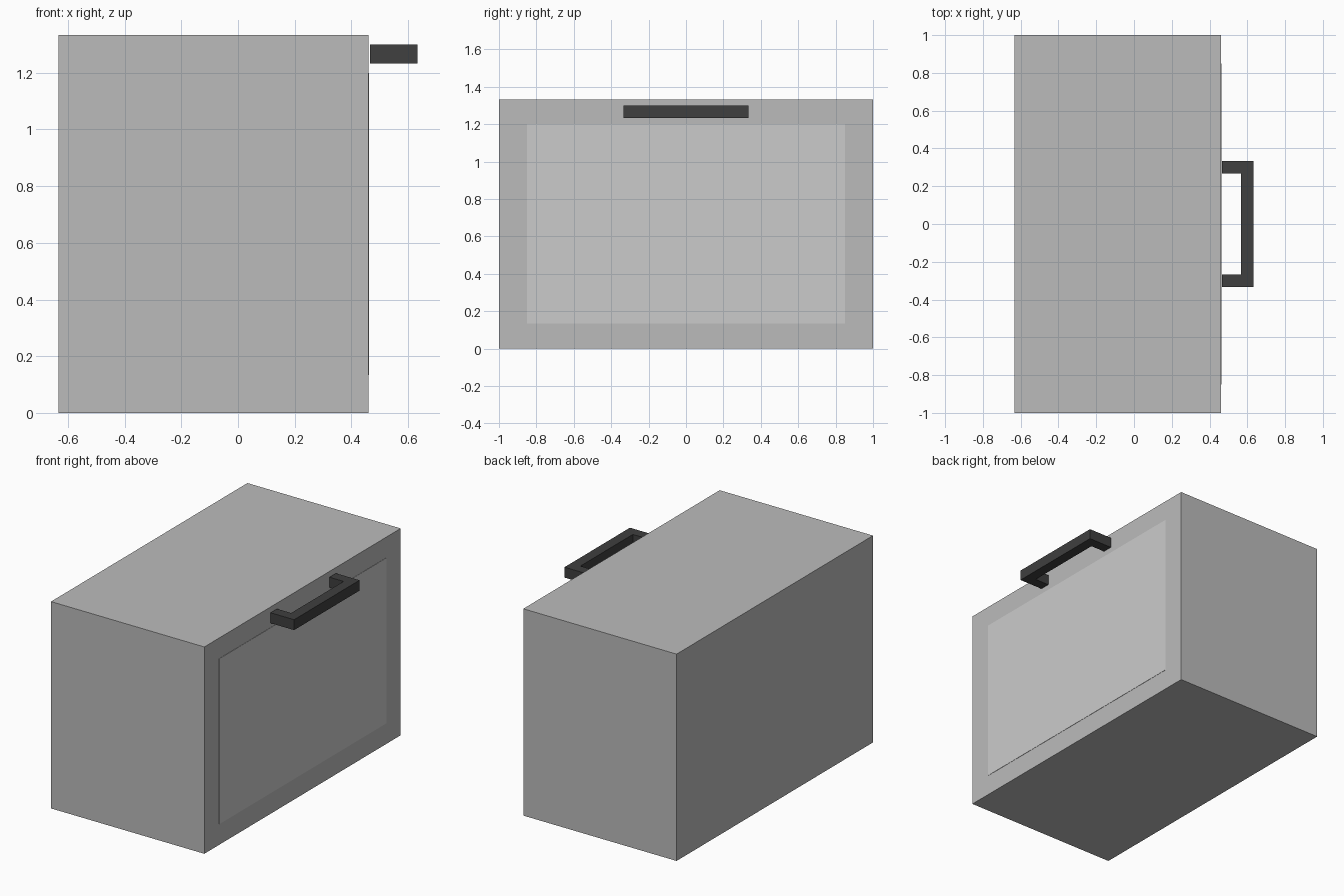
import bpy
import bmesh

if "Cube" in bpy.data.objects:
    bpy.data.objects.remove(bpy.data.objects["Cube"])


def material(name, v):
    m = bpy.data.materials.new(name)
    m.diffuse_color = (v, v, v, 1)
    m.use_nodes = True
    m.node_tree.nodes["Principled BSDF"].inputs["Base Color"].default_value = m.diffuse_color
    return m


def make_object(name, bm, mat):
    bmesh.ops.recalc_face_normals(bm, faces=bm.faces)
    me = bpy.data.meshes.new(name)
    bm.to_mesh(me)
    bm.free()
    me.materials.append(mat)
    ob = bpy.data.objects.new(name, me)
    bpy.context.collection.objects.link(ob)
    return ob


def box(name, x, y, z, mat):
    bm = bmesh.new()
    bmesh.ops.create_cube(bm, size=1)
    for v in bm.verts:
        v.co = [r[0] if c < 0 else r[1] for c, r in zip(v.co, (x, y, z))]
    return make_object(name, bm, mat)


def prism(name, outline, z0, z1, mat):
    bm = bmesh.new()
    face = bm.faces.new([bm.verts.new((x, y, z0)) for x, y in outline])
    new = bmesh.ops.extrude_face_region(bm, geom=[face])["geom"]
    for v in new:
        if isinstance(v, bmesh.types.BMVert):
            v.co.z = z1
    # Keep the bottom cap so the bar is closed
    if not face.is_valid or len(bm.faces) < len(outline) + 2:
        bmesh.ops.holes_fill(bm, edges=bm.edges)
    return make_object(name, bm, mat)


body_grey = material("body_grey", 0.5)
glass_grey = material("glass_grey", 0.7)
handle_black = material("handle_black", 0.05)

# Oven body
box("oven_body", (-0.633, 0.46), (-1, 1), (0, 1.333), body_grey)

# Window panel, a hair proud of the door face
box("door_window", (0.45, 0.462), (-0.85, 0.85), (0.134, 1.2), glass_grey)

# U-shaped handle: half outline mirrored across y = 0
half = [(0.633, 0.333), (0.465, 0.333), (0.465, 0.267), (0.566, 0.267)]
outline = half + [(x, -y) for x, y in reversed(half)]
prism("door_handle", outline, 1.233, 1.3, handle_black)
